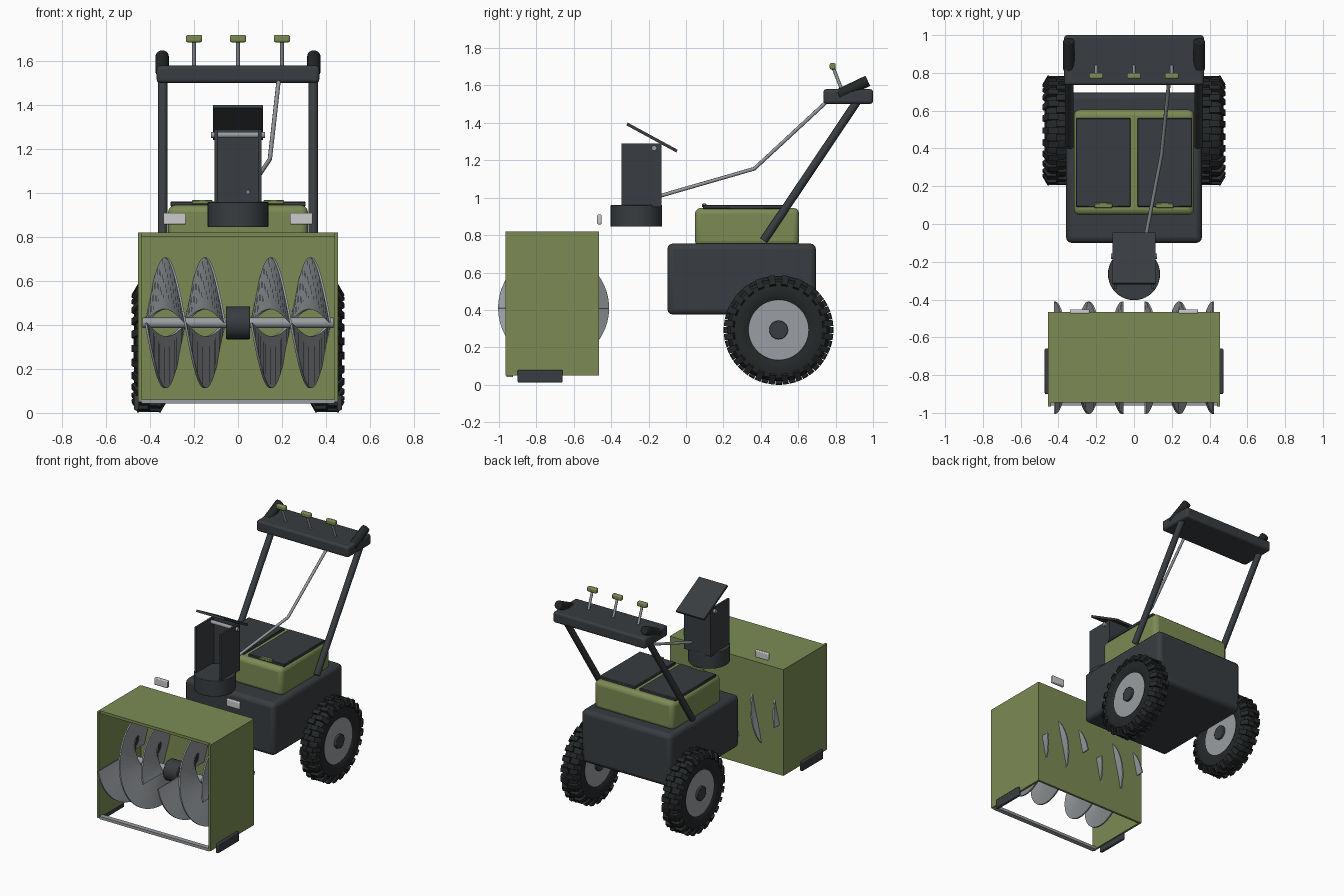
import bpy, bmesh
from math import sin, cos, pi, radians
from mathutils import Vector, Matrix

if "Cube" in bpy.data.objects:
    bpy.data.objects.remove(bpy.data.objects["Cube"])


def mat(name, r, g, b):
    m = bpy.data.materials.new(name)
    m.diffuse_color = (r, g, b, 1)
    m.use_nodes = True
    m.node_tree.nodes["Principled BSDF"].inputs["Base Color"].default_value = m.diffuse_color
    return m


OLIVE = mat("olive", 0.20, 0.26, 0.09)
DARK = mat("charcoal", 0.04, 0.046, 0.052)
RUBBER = mat("rubber", 0.018, 0.021, 0.022)
STEEL = mat("steel", 0.32, 0.34, 0.36)
LAMP = mat("lamp", 0.65, 0.65, 0.62)


def finish(name, bm, material, bevel=0, segs=3, smooth=True):
    bmesh.ops.recalc_face_normals(bm, faces=bm.faces)
    me = bpy.data.meshes.new(name)
    bm.to_mesh(me)
    bm.free()
    ob = bpy.data.objects.new(name, me)
    bpy.context.collection.objects.link(ob)
    me.materials.append(material)
    if bevel:
        b = ob.modifiers.new("bevel", "BEVEL")
        b.width, b.segments = bevel, segs
    if smooth:
        bpy.ops.object.select_all(action="DESELECT")
        ob.select_set(True)
        bpy.context.view_layer.objects.active = ob
        bpy.ops.object.shade_smooth_by_angle(angle=radians(35))
    return ob


def add_box(bm, x, y, z, matrix=Matrix()):
    """Add a box given its (min, max) range on each axis."""
    size = Matrix.Diagonal((x[1] - x[0], y[1] - y[0], z[1] - z[0], 1))
    centre = Matrix.Translation((sum(x) / 2, sum(y) / 2, sum(z) / 2))
    bmesh.ops.create_cube(bm, size=1, matrix=matrix @ centre @ size)


def box(name, x, y, z, material, bevel=0, segs=3):
    bm = bmesh.new()
    add_box(bm, x, y, z)
    return finish(name, bm, material, bevel, segs)


def rod(name, a, b, r, material, sides=24, bevel=0):
    a, b = Vector(a), Vector(b)
    d = b - a
    m = Matrix.Translation((a + b) / 2) @ d.to_track_quat("Z", "Y").to_matrix().to_4x4()
    bm = bmesh.new()
    bmesh.ops.create_cone(bm, cap_ends=True, segments=sides, radius1=r, radius2=r,
                          depth=d.length, matrix=m)
    return finish(name, bm, material, bevel, 2)


# Auger housing: open at the front and bottom
bm = bmesh.new()
for s in (-1, 1):
    add_box(bm, sorted((s * 0.44, s * 0.456)), (-0.965, -0.465), (0.05, 0.82))
add_box(bm, (-0.44, 0.44), (-0.945, -0.465), (0.80, 0.82))
add_box(bm, (-0.44, 0.44), (-0.481, -0.465), (0.05, 0.80))
finish("auger_housing", bm, OLIVE, smooth=False)
box("scraper_bar", (-0.44, 0.44), (-0.96, -0.925), (0.042, 0.062), STEEL)


# Auger: double helical flights either side of a gearbox
AY, AZ, PITCH, STEPS = -0.708, 0.41, 0.36, 48
rod("auger_shaft", (-0.435, AY, AZ), (0.435, AY, AZ), 0.024, STEEL)
rod("auger_gearbox", (-0.055, AY, AZ), (0.055, AY, AZ), 0.075, DARK, 32, 0.005)
for side, x0 in (("left", -0.42), ("right", 0.06)):
    bm = bmesh.new()
    for phase in (-pi / 2, pi / 2):
        prev = None
        for i in range(STEPS + 1):
            t = i / STEPS
            a = phase + 2 * pi * t
            cur = [bm.verts.new((x0 + PITCH * t, AY - r * sin(a), AZ + r * cos(a)))
                   for r in (0.062, 0.297)]
            if prev:
                bm.faces.new((prev[0], prev[1], cur[1], cur[0]))
            prev = cur
    ob = finish("auger_flights_" + side, bm, STEEL, smooth=False)
    sol = ob.modifiers.new("thickness", "SOLIDIFY")
    sol.thickness, sol.offset = 0.01, 0


# Engine body, cover and hatch panels
box("chassis", (-0.36, 0.36), (-0.10, 0.695), (0.375, 0.755), DARK, 0.03)
box("engine_cover", (-0.318, 0.318), (0.048, 0.605), (0.74, 0.945), OLIVE, 0.03)
for s, side in ((-1, "left"), (1, "right")):
    box("hatch_" + side, sorted((s * 0.018, s * 0.308)), (0.09, 0.56), (0.94, 0.962), DARK, 0.004, 1)
    box("hatch_latch_" + side, sorted((s * 0.115, s * 0.21)), (0.085, 0.11), (0.95, 0.968), OLIVE, 0.003, 1)


# Discharge chute: round base, U channel open to the front, tilted deflector
CY = -0.265
rod("chute_base", (0, CY, 0.845), (0, CY, 0.96), 0.138, DARK, 40, 0.003)
bm = bmesh.new()
for s in (-1, 1):
    add_box(bm, sorted((s * 0.092, s * 0.107)), (-0.345, -0.13), (0.95, 1.29))
add_box(bm, (-0.092, 0.092), (-0.145, -0.13), (0.95, 1.29))
finish("chute_channel", bm, DARK, smooth=False)
bm = bmesh.new()
tilt = Matrix.Translation((0, -0.182, 1.322)) @ Matrix.Rotation(radians(-28.5), 4, "X")
add_box(bm, (-0.113, 0.113), (-0.152, 0.152), (-0.008, 0.008), tilt)
finish("chute_deflector", bm, DARK, smooth=False)
rod("deflector_pin", (-0.123, -0.17, 1.265), (0.123, -0.17, 1.265), 0.014, STEEL)

# Bent crank rod from chute to console
cu = bpy.data.curves.new("chute_crank_rod", "CURVE")
cu.dimensions = "3D"
cu.bevel_depth, cu.bevel_resolution, cu.use_fill_caps = 0.01, 2, True
sp = cu.splines.new("POLY")
sp.points.add(2)
for p, co in zip(sp.points, ((0.045, -0.155, 1.005), (0.145, 0.365, 1.155), (0.187, 0.77, 1.53))):
    p.co = (*co, 1)
cu.materials.append(STEEL)
bpy.context.collection.objects.link(bpy.data.objects.new("chute_crank_rod", cu))


# Handlebars, console and control levers
box("console", (-0.37, 0.37), (0.735, 1.0), (1.502, 1.58), DARK, 0.015)
for x, where in ((-0.2, "left"), (0, "middle"), (0.2, "right")):
    rod("lever_" + where, (x, 0.84, 1.56), (x, 0.785, 1.70), 0.009, STEEL, 12)
    box("lever_knob_" + where, (x - 0.037, x + 0.037), (0.768, 0.80), (1.686, 1.72), OLIVE, 0.008, 2)


def wheel(side, cx, cy, cz):
    # Tyre cross-section (x offset, radius) turned around the axle
    profile = [(-0.05, 0.155), (-0.064, 0.18), (-0.068, 0.22), (-0.058, 0.258), (-0.035, 0.274),
               (0.035, 0.274), (0.058, 0.258), (0.068, 0.22), (0.064, 0.18), (0.05, 0.155)]
    n = 56
    bm = bmesh.new()
    rings = [[bm.verts.new((cx + x, cy + r * cos(2 * pi * i / n), cz + r * sin(2 * pi * i / n)))
              for x, r in profile] for i in range(n)]
    for i in range(n):
        a, b = rings[i], rings[(i + 1) % n]
        for j in range(len(profile)):
            k = (j + 1) % len(profile)
            bm.faces.new((a[j], a[k], b[k], b[j]))
    finish("tyre_" + side, bm, RUBBER)
    # Two staggered rows of tread lugs, folded over the shoulder
    bm = bmesh.new()
    lugs = 24
    for s in (-1, 1):
        for i in range(lugs):
            turn = Matrix.Translation((cx, cy, cz)) @ Matrix.Rotation(
                2 * pi * (i + (0.5 if s > 0 else 0)) / lugs, 4, "X")
            add_box(bm, sorted((s * -0.005, s * 0.048)), (-0.017, 0.017), (0.255, 0.289), turn)
            fold = turn @ Matrix.Translation((s * 0.053, 0, 0.262)) @ Matrix.Rotation(s * radians(60), 4, "Y")
            add_box(bm, (-0.028, 0.028), (-0.017, 0.017), (-0.012, 0.014), fold)
    finish("tread_lugs_" + side, bm, RUBBER, smooth=False)
    rod("rim_" + side, (cx - 0.054, cy, cz), (cx + 0.054, cy, cz), 0.163, STEEL, 48, 0.004)
    rod("hub_" + side, (cx - 0.07, cy, cz), (cx + 0.07, cy, cz), 0.05, DARK, 24, 0.004)


# Mirrored parts
for s, side in ((-1, "left"), (1, "right")):
    wheel(side, s * 0.405, 0.495, 0.293)
    rod("handlebar_" + side, (s * 0.342, 0.415, 0.77), (s * 0.342, 0.925, 1.53), 0.022, DARK)
    rod("grip_" + side, (s * 0.345, 0.815, 1.55), (s * 0.345, 0.972, 1.625), 0.03, RUBBER, 24, 0.006)
    box("headlight_" + side, sorted((s * 0.236, s * 0.34)), (-0.475, -0.452), (0.857, 0.91), LAMP, 0.006, 2)
    box("skid_shoe_" + side, sorted((s * 0.45, s * 0.473)), (-0.90, -0.66), (0.012, 0.08), DARK, 0.006, 2)
